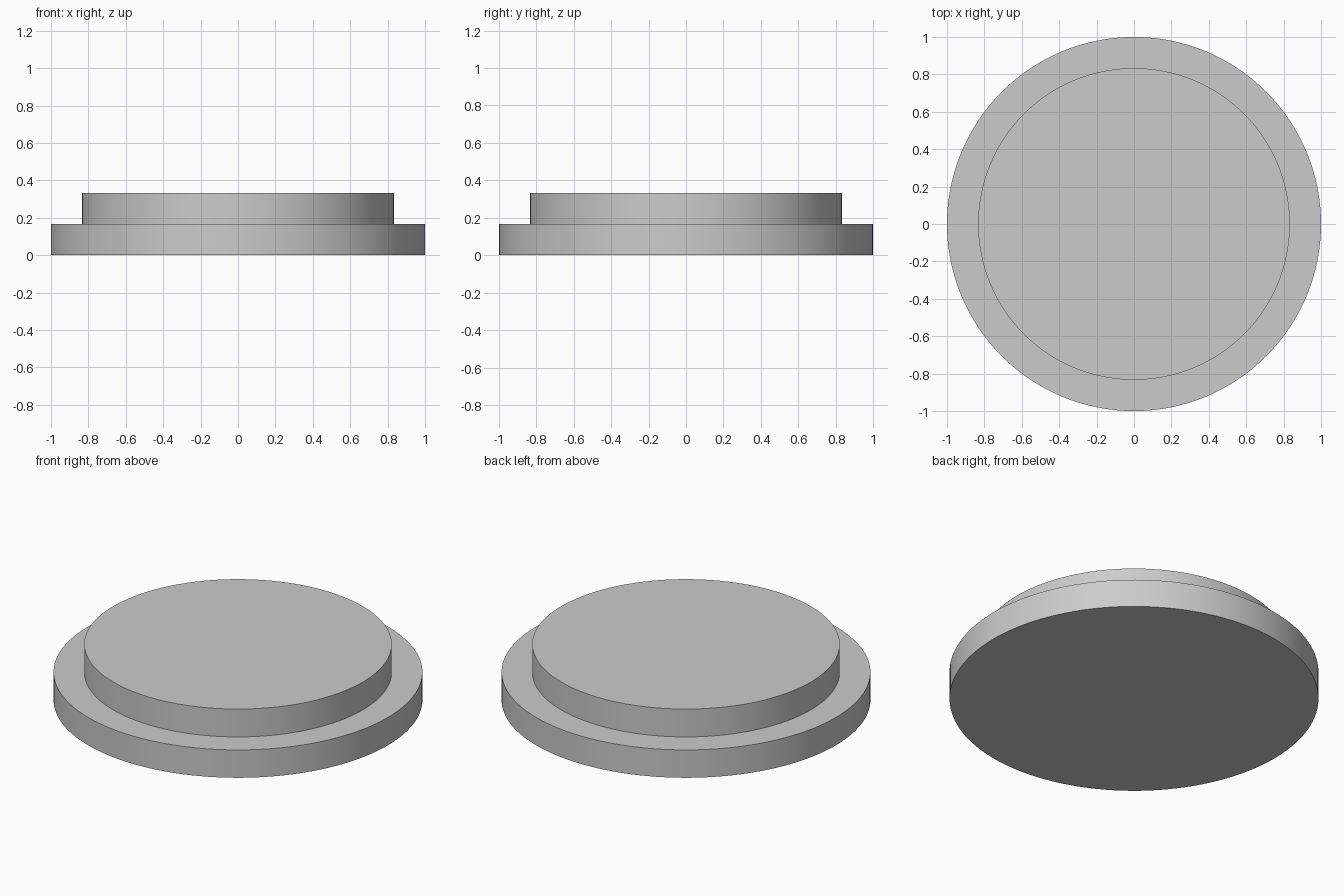
import bpy
import bmesh
import math

if "Cube" in bpy.data.objects:
    bpy.data.objects.remove(bpy.data.objects["Cube"])

SIDES = 128
# Half profile (radius, height) from the base rim up to the top rim
PROFILE = [(1.0, 0.0), (1.0, 0.1667), (0.8333, 0.1667), (0.8333, 0.3333)]

# Stepped disc: revolve the profile, then cap the base and the top
bm = bmesh.new()
rings = []
for radius, z in PROFILE:
    ring = []
    for i in range(SIDES):
        a = math.tau * i / SIDES
        ring.append(bm.verts.new((radius * math.cos(a), radius * math.sin(a), z)))
    rings.append(ring)

for low, high in zip(rings, rings[1:]):
    for i in range(SIDES):
        j = (i + 1) % SIDES
        bm.faces.new((low[i], low[j], high[j], high[i]))
bm.faces.new(rings[0][::-1])
bm.faces.new(rings[-1])

mesh = bpy.data.meshes.new("stepped_disc")
bm.to_mesh(mesh)
bm.free()
disc = bpy.data.objects.new("stepped_disc", mesh)
bpy.context.collection.objects.link(disc)

# Smooth walls with crisp rims
bpy.context.view_layer.objects.active = disc
disc.select_set(True)
bpy.ops.object.shade_smooth_by_angle(angle=math.radians(30))
